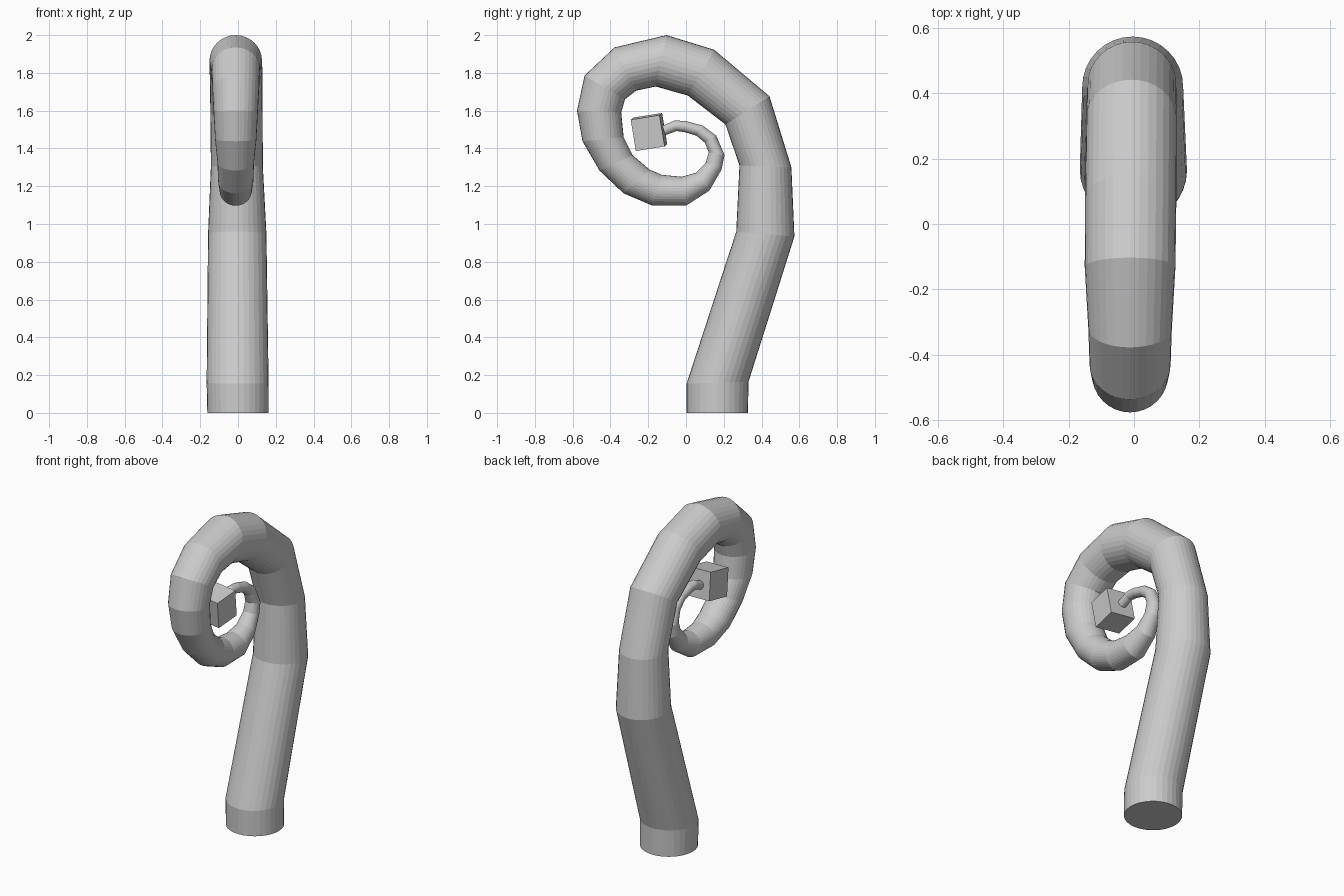
import bpy, bmesh
from math import cos, sin, tau, radians
from mathutils import Vector

SIDES = 32

# Curled stalk: each ring is outer (y, z) and inner (y, z) point of its diameter
RINGS = [
    (0.328, 0.0, 0.003, 0.0), (0.331, 0.165, 0.003, 0.155),
    (0.574, 0.934, 0.266, 0.96), (0.558, 1.30, 0.283, 1.31),
    (0.442, 1.676, 0.209, 1.527), (0.15, 1.922, 0.01, 1.68),
    (-0.103, 2.0, -0.16, 1.728), (-0.378, 1.935, -0.264, 1.706),
    (-0.537, 1.786, -0.323, 1.66), (-0.577, 1.60, -0.343, 1.59),
    (-0.548, 1.438, -0.33, 1.46), (-0.458, 1.283, -0.283, 1.365),
    (-0.33, 1.162, -0.193, 1.288), (-0.177, 1.097, -0.127, 1.26),
    (0.0, 1.097, -0.022, 1.25), (0.124, 1.177, 0.055, 1.272),
    (0.188, 1.288, 0.105, 1.325), (0.204, 1.365, 0.12, 1.38),
    (0.16, 1.468, 0.10, 1.43), (0.09, 1.52, 0.055, 1.468),
    (0.0, 1.545, -0.01, 1.487), (-0.06, 1.548, -0.05, 1.492),
    (-0.125, 1.52, -0.11, 1.47),
]


def finish(bm, name):
    bmesh.ops.recalc_face_normals(bm, faces=bm.faces[:])
    mesh = bpy.data.meshes.new(name)
    bm.to_mesh(mesh)
    bm.free()
    obj = bpy.data.objects.new(name, mesh)
    bpy.context.collection.objects.link(obj)
    return obj


bm = bmesh.new()
loops = []
for i, (oy, oz, iy, iz) in enumerate(RINGS):
    x = -0.012 * min(1, i / 6)
    outer, inner = Vector((x, oy, oz)), Vector((x, iy, iz))
    mid, arm = (outer + inner) / 2, (outer - inner) / 2
    side = Vector((arm.length, 0, 0))
    loops.append([bm.verts.new(mid + arm * cos(tau * k / SIDES) + side * sin(tau * k / SIDES))
                  for k in range(SIDES)])
for a, b in zip(loops, loops[1:]):
    for k in range(SIDES):
        n = (k + 1) % SIDES
        bm.faces.new((a[k], a[n], b[n], b[k]))
bm.faces.new(loops[0])
bm.faces.new(loops[-1])
finish(bm, "curled_stalk")

# Tilted cube at the tip of the curl
bm = bmesh.new()
bmesh.ops.create_cube(bm, size=1)
cube = finish(bm, "tip_cube")
cube.scale = (0.16, 0.155, 0.168)
cube.rotation_euler = (radians(9), radians(4), radians(-5))
cube.location = (-0.012, -0.196, 1.487)
